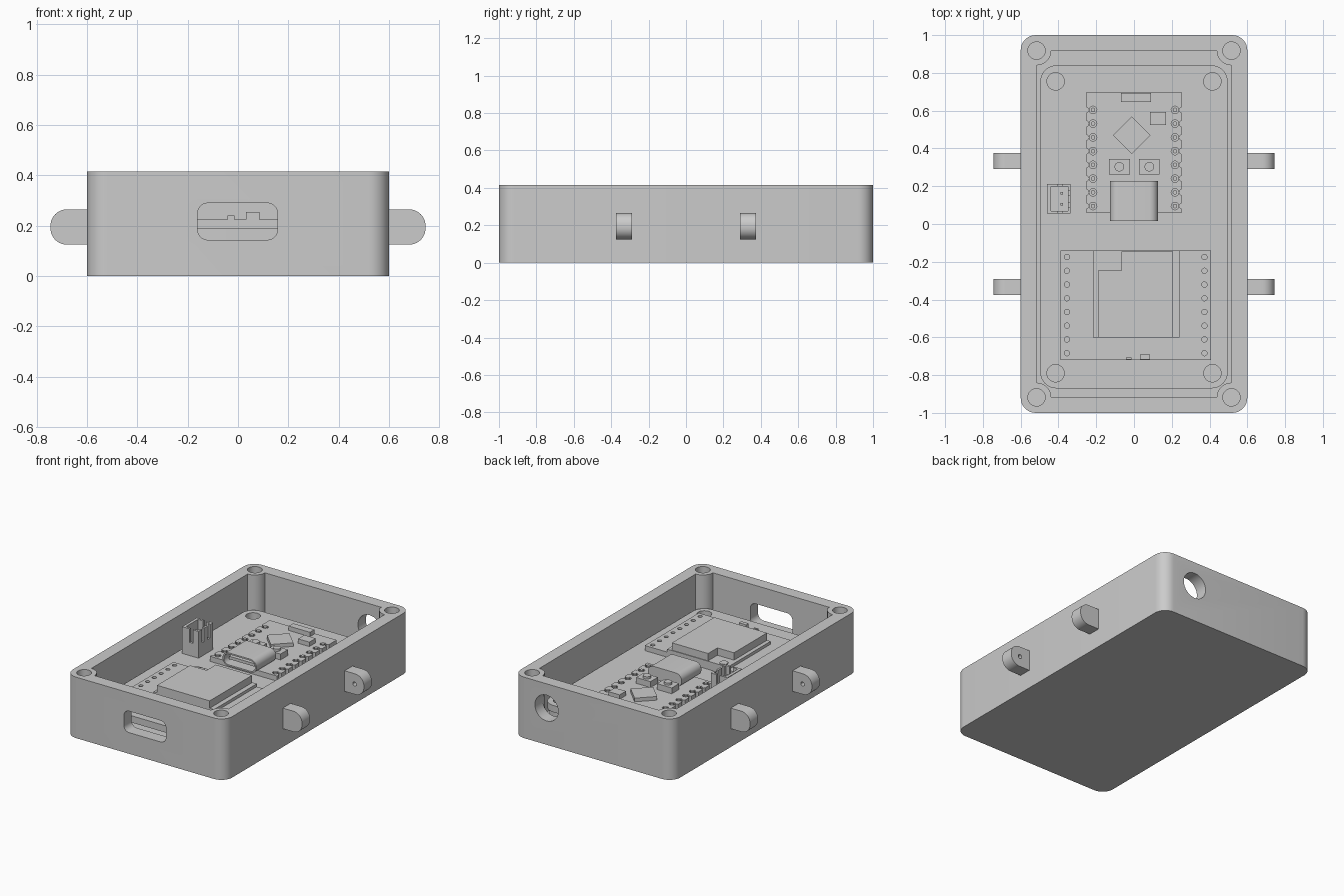
import bpy, bmesh
from math import sin, cos, pi, radians

cube = bpy.data.objects.get("Cube")
if cube:
    bpy.data.objects.remove(cube, do_unlink=True)

GREY = bpy.data.materials.new("plain grey")
GREY.use_nodes = True
GREY.diffuse_color = (0.6, 0.6, 0.6, 1)
GREY.node_tree.nodes["Principled BSDF"].inputs["Base Color"].default_value = (0.6, 0.6, 0.6, 1)


def rect(x0, x1, y0, y1, r=0, steps=8):
    """Outline of a rectangle, with rounded corners if r is set."""
    if r == 0:
        return [(x0, y0), (x1, y0), (x1, y1), (x0, y1)]
    pts = []
    centres = [(x1 - r, y1 - r), (x0 + r, y1 - r), (x0 + r, y0 + r), (x1 - r, y0 + r)]
    for k, (cx, cy) in enumerate(centres):
        for i in range(steps + 1):
            a = pi / 2 * (k + i / steps)
            pts.append((cx + r * cos(a), cy + r * sin(a)))
    return pts


def circle(x, y, r, n=32):
    return [(x + r * cos(2 * pi * i / n), y + r * sin(2 * pi * i / n)) for i in range(n)]


def prism(name, outlines, lo, hi, axis="z"):
    """Extrude one or more separate outlines along an axis into one object."""
    place = {"x": lambda u, v, w: (w, u, v),
             "y": lambda u, v, w: (u, w, v),
             "z": lambda u, v, w: (u, v, w)}[axis]
    bm = bmesh.new()
    for pts in outlines:
        low = [bm.verts.new(place(u, v, lo)) for u, v in pts]
        top = [bm.verts.new(place(u, v, hi)) for u, v in pts]
        bm.faces.new(low[::-1])
        bm.faces.new(top)
        for i in range(len(pts)):
            j = (i + 1) % len(pts)
            bm.faces.new((low[i], low[j], top[j], top[i]))
    bmesh.ops.recalc_face_normals(bm, faces=bm.faces[:])
    mesh = bpy.data.meshes.new(name)
    bm.to_mesh(mesh)
    bm.free()
    mesh.materials.append(GREY)
    ob = bpy.data.objects.new(name, mesh)
    bpy.context.collection.objects.link(ob)
    return ob


def activate(ob):
    bpy.ops.object.select_all(action="DESELECT")
    ob.select_set(True)
    bpy.context.view_layer.objects.active = ob


def cut(ob, *cutters):
    """Subtract the cutters from an object and remove them."""
    for c in cutters:
        c.hide_render = True
        mod = ob.modifiers.new("cut", "BOOLEAN")
        mod.operation = "DIFFERENCE"
        mod.solver = "EXACT"
        mod.object = c
        activate(ob)
        bpy.ops.object.modifier_apply(modifier=mod.name)
        bpy.data.objects.remove(c, do_unlink=True)


# Main levels
FLOOR, RIM = 0.087, 0.415
PCB_LOW, PCB_TOP, BOARD_TOP = 0.144, 0.19, 0.225
SIGNS = [(sx, sy) for sx in (-1, 1) for sy in (-1, 1)]
corners = [(0.516 * sx, 0.918 * sy) for sx, sy in SIGNS]

# Case: hollow tray with corner screw bosses, port slot and cable hole
case = prism("case", [rect(-0.6, 0.6, -1, 1, 0.08)], 0, RIM)
cavity = prism("cavity_cutter", [rect(-0.516, 0.516, -0.916, 0.916)], FLOOR, 0.6)
cut(cavity, prism("boss_cutter", [circle(x, y, 0.078) for x, y in corners], 0, 0.7))
cut(case, cavity,
    prism("screw_cutter", [circle(x, y, 0.046) for x, y in corners], 0.15, 0.6),
    prism("slot_cutter", [rect(-0.16, 0.157, 0.144, 0.29, 0.04)], -1.1, -0.88, "y"),
    prism("cable_cutter", [circle(0.35, 0.25, 0.088)], 0.88, 1.1, "y"))

# Side lugs with blind pivot holes on the faces that look at each other
for sx, sy in SIGNS:
    side = ("right" if sx < 0 else "left") + ("_front" if sy < 0 else "_back")
    arc = [(0.68 + 0.065 * cos(a), s * 0.005 + 0.195 + 0.065 * sin(a))
           for s, start in ((-1, -pi / 2), (1, 0))
           for a in (start + pi / 2 * i / 10 for i in range(11))]
    outline = [(0.595, 0.125)] + arc + [(0.595, 0.265)]
    inner, outer = 0.29 * sy, 0.375 * sy
    lug = prism("lug_" + side, [[(sx * u, v) for u, v in outline]],
                min(inner, outer), max(inner, outer), "y")
    cut(lug, prism("pivot_cutter", [circle(sx * 0.675, 0.195, 0.014, 16)],
                   min(inner - 0.03 * sy, inner + 0.04 * sy),
                   max(inner - 0.03 * sy, inner + 0.04 * sy), "y"))

# Main circuit board on standoffs
mounts = [(sx * 0.415, y) for sx in (-1, 1) for y in (-0.79, 0.755)]
prism("standoffs", [circle(x, y, 0.07) for x, y in mounts], FLOOR, PCB_LOW)
pcb = prism("main_board", [rect(-0.496, 0.496, -0.87, 0.84, 0.085)], PCB_LOW, PCB_TOP)
cut(pcb, prism("mount_cutter", [circle(x, y, 0.046) for x, y in mounts], 0.1, 0.3))

# Controller board with castellated edges and pin rows
rows = [0.095 + 0.0727 * i for i in range(8)]
ctrl = prism("controller_board", [rect(-0.252, 0.252, 0.058, 0.7)], PCB_TOP, BOARD_TOP)
cut(ctrl,
    prism("edge_cutter", [circle(0.254 * s, y, 0.015, 12) for s in (-1, 1) for y in rows], 0.1, 0.3),
    prism("hole_cutter", [circle(0.217 * s, y, 0.02, 16) for s in (-1, 1) for y in rows], 0.1, 0.3))
prism("controller_pins", [circle(0.217 * s, y, 0.012, 12) for s in (-1, 1) for y in rows],
      PCB_TOP, BOARD_TOP + 0.005)

# Parts on the controller board
port = prism("usb_port", [rect(-0.127, 0.127, 0.218, 0.31, 0.044)], 0.016, 0.228, "y")
cut(port, prism("port_cutter", [rect(-0.117, 0.117, 0.228, 0.3, 0.034)], -0.05, 0.19, "y"))
prism("usb_tongue", [rect(-0.095, 0.095, 0.254, 0.274)], 0.04, 0.2, "y")
prism("button_bodies", [rect(-0.133, -0.022, 0.263, 0.343), rect(0.027, 0.136, 0.263, 0.343)],
      BOARD_TOP, 0.265)
prism("button_caps", [circle(-0.078, 0.303, 0.025), circle(0.081, 0.303, 0.025)], 0.265, 0.28)
prism("processor_chip", [circle(-0.012, 0.47, 0.1, 4)], BOARD_TOP, 0.25)
prism("regulator_chip", [rect(0.085, 0.17, 0.525, 0.593)], BOARD_TOP, 0.255)
prism("antenna_chip", [rect(-0.07, 0.09, 0.645, 0.693)], BOARD_TOP, 0.255)

# Radio board with two rows of pin holes
radio = prism("radio_board", [rect(-0.388, 0.408, -0.72, -0.14)], PCB_TOP, BOARD_TOP)
cut(radio, prism("pin_hole_cutter",
                 [circle(x, -0.175 - 0.0727 * i, 0.014, 16) for x in (-0.355, 0.373) for i in range(8)],
                 0.1, 0.3))
prism("module_board", [rect(-0.217, 0.24, -0.6, -0.14)], BOARD_TOP, 0.245)
prism("module_shield", [[(-0.19, -0.6), (0.207, -0.6), (0.207, -0.145),
                         (-0.065, -0.145), (-0.065, -0.245), (-0.19, -0.245)]], 0.245, 0.295)
prism("module_marker", [circle(-0.163, -0.175, 0.027)], 0.245, 0.249)
prism("small_capacitor", [rect(-0.042, -0.013, -0.718, -0.706)], BOARD_TOP, 0.24)
prism("large_capacitor", [rect(0.032, 0.086, -0.718, -0.692)], BOARD_TOP, 0.255)

# Upright wire socket: open shroud with key slots and two pins
socket = prism("wire_socket", [rect(-0.46, -0.336, 0.055, 0.213)], PCB_TOP, 0.372)
cut(socket,
    prism("socket_cutter", [rect(-0.44, -0.35, 0.07, 0.198)], 0.225, 0.5),
    prism("end_slot_cutter", [rect(-0.403, -0.378, 0.28, 0.5)], 0, 0.3, "y"),
    prism("side_slot_cutter", [rect(0.09, 0.115, 0.28, 0.5), rect(0.153, 0.178, 0.28, 0.5)],
          -0.38, -0.3, "x"))
prism("socket_pins", [rect(-0.39, -0.376, y, y + 0.014) for y in (0.098, 0.156)], 0.22, 0.33)

# Smooth the round sides, keep the edges sharp
for ob in list(bpy.context.collection.objects):
    if ob.type == "MESH" and GREY.name in ob.data.materials:
        activate(ob)
        bpy.ops.object.shade_smooth_by_angle(angle=radians(30))
